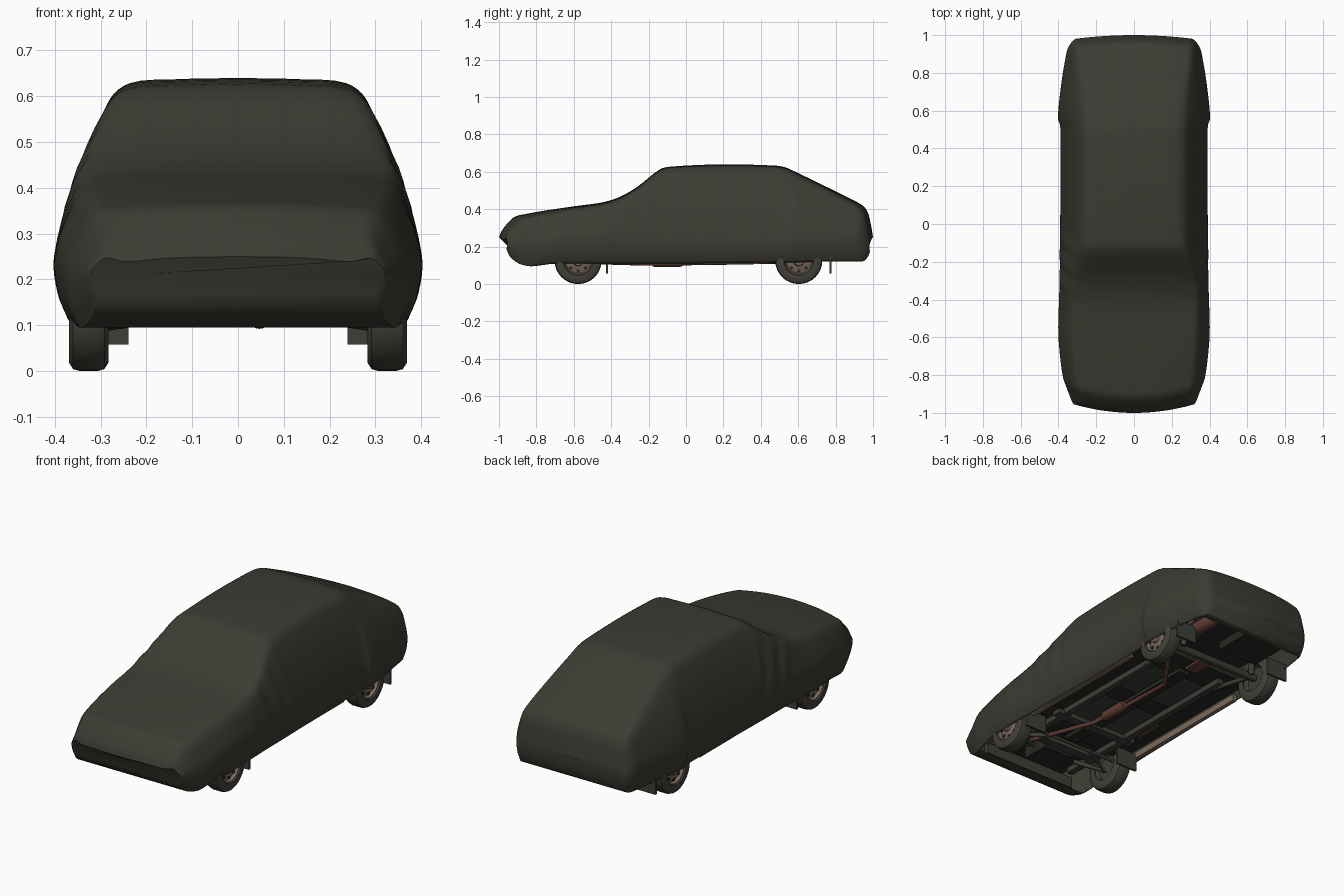
import bpy, bmesh, math
from mathutils import Vector

if "Cube" in bpy.data.objects:
    bpy.data.objects.remove(bpy.data.objects["Cube"])


def material(name, color):
    m = bpy.data.materials.new(name)
    m.use_nodes = True
    m.diffuse_color = (*color, 1)
    node = m.node_tree.nodes["Principled BSDF"]
    node.inputs["Base Color"].default_value = (*color, 1)
    node.inputs["Roughness"].default_value = 0.8
    return m


CLOTH = material("cover cloth", (.045, .044, .033))
RUBBER = material("tyre rubber", (.055, .053, .042))
STEEL = material("tan wheel steel", (.2, .145, .11))
DARK = material("dark underbody", (.02, .022, .017))
FRAME = material("chassis grey green", (.045, .05, .04))
RUST = material("rusty exhaust", (.13, .05, .038))


def finish(name, bm, mat, smooth=None):
    bmesh.ops.recalc_face_normals(bm, faces=bm.faces)
    mesh = bpy.data.meshes.new(name)
    bm.to_mesh(mesh)
    bm.free()
    mesh.materials.append(mat)
    obj = bpy.data.objects.new(name, mesh)
    bpy.context.collection.objects.link(obj)
    if smooth:
        bpy.ops.object.select_all(action='DESELECT')
        obj.select_set(True)
        bpy.context.view_layer.objects.active = obj
        bpy.ops.object.shade_smooth_by_angle(angle=math.radians(smooth))
    return obj


def box(name, center, size, mat):
    bm = bmesh.new()
    bmesh.ops.create_cube(bm, size=1)
    for v in bm.verts:
        v.co = Vector(c + s * p for c, s, p in zip(center, size, v.co))
    return finish(name, bm, mat)


def lathe(name, profile, center, mat, side=1, axis='X', steps=32):
    """Spin (offset, radius) points around an axis through center."""
    bm = bmesh.new()
    pts = [bm.verts.new((o * side, 0, r)) for o, r in profile]
    edges = [bm.edges.new(p) for p in zip(pts, pts[1:])]
    bmesh.ops.spin(bm, geom=pts + edges, cent=(0, 0, 0), axis=(1, 0, 0),
                   angle=math.tau, steps=steps)
    bmesh.ops.remove_doubles(bm, verts=bm.verts, dist=1e-4)
    for v in bm.verts:
        if axis == 'Y':
            v.co = Vector((-v.co.y, v.co.x, v.co.z))
        v.co += Vector(center)
    return finish(name, bm, mat, 35)


def tube(name, points, radius, mat):
    curve = bpy.data.curves.new(name, 'CURVE')
    curve.dimensions = '3D'
    curve.bevel_depth = radius
    curve.bevel_resolution = 2
    curve.use_fill_caps = True
    line = curve.splines.new('POLY')
    line.points.add(len(points) - 1)
    for p, co in zip(line.points, points):
        p.co = (*co, 1)
    curve.materials.append(mat)
    obj = bpy.data.objects.new(name, curve)
    bpy.context.collection.objects.link(obj)


def smooth_path(pts, n):
    """Hermite path through the points, tangents scaled to each span."""
    last = len(pts) - 1
    tan = [(pts[min(i + 1, last)] - pts[max(i - 1, 0)]).normalized() for i in range(last + 1)]
    out = []
    for i in range(last):
        a, b = pts[i], pts[i + 1]
        length = (b - a).length
        for k in range(n):
            t = k / n
            h = t * t * (3 - 2 * t)
            out.append(a * (1 - h) + b * h + tan[i] * length * t * (1 - t) ** 2
                       - tan[i + 1] * length * t * t * (1 - t))
    return out + [pts[-1]]


# Cloth cover: y, half width, top half width, top height, hem height
STATIONS = [
    (-1, .32, .29, .25, .19), (-.985, .33, .29, .285, .15),
    (-.95, .345, .29, .33, .115), (-.915, .36, .305, .36, .1),
    (-.87, .375, .315, .372, .095), (-.74, .39, .325, .395, .108),
    (-.58, .4, .335, .418, .11), (-.44, .398, .34, .438, .11),
    (-.35, .395, .34, .468, .11), (-.26, .393, .325, .52, .11),
    (-.14, .392, .292, .613, .11), (-.08, .391, .285, .628, .11),
    (.2, .388, .28, .64, .112), (.48, .388, .28, .633, .115),
    (.53, .392, .28, .624, .115), (.56, .402, .28, .612, .115),
    (.75, .383, .293, .52, .12), (.92, .358, .305, .435, .12),
    (.955, .35, .305, .41, .12), (.975, .338, .3, .375, .125),
    (.99, .325, .293, .31, .145), (1, .31, .285, .25, .17)]


def section(y, w, wt, zt, hem):
    zb = min(.25, hem + .45 * (zt - hem))
    half = [(.925 * w, hem), (.98 * w, hem + .4 * (zb - hem)), (w, zb),
            (w + (wt - w) * .36, zb + (zt - zb) * .45),
            (wt, zt - .1 * (zt - hem) ** 1.2), (wt - .045, zt - .011), (wt * .5, zt - .003), (0, zt)]
    half = smooth_path([Vector((x, y, z)) for x, z in half], 4)
    nose = .055 * max(0, min(1, (-y - .6) / .3))
    tail = .025 * max(0, min(1, (y - .85) / .1))
    for p in half:
        p.y += (nose - tail) * (p.x / .35) ** 2
    return half


sections = [section(*s) for s in STATIONS]
columns = [smooth_path(list(c), 4) for c in zip(*sections)]
bm = bmesh.new()
rows = []
for ring in zip(*columns):
    right = []
    for p in ring:
        p = p.copy()
        # Draped folds beside the windscreen
        if p.x > .25:
            drape = math.exp(-((p.y + .22) / .14) ** 2 - ((p.z - .38) / .13) ** 2)
            p.x += .007 * drape * math.sin(55 * p.y + 18 * p.z)
        right.append(p)
    left = [Vector((-p.x, p.y, p.z)) for p in reversed(right[:-1])]
    rows.append([bm.verts.new(p) for p in right + left])
for a, b in zip(rows, rows[1:]):
    for i in range(len(a) - 1):
        bm.faces.new((a[i], a[i + 1], b[i + 1], b[i]))
    # The cloth tucks under the nose and the tail
    if b[0].co.y < -.8 or a[0].co.y > .925:
        bm.faces.new((a[-1], a[0], b[0], b[-1]))
bm.faces.new(rows[0])
bm.faces.new(rows[-1])
cover = finish("car_cover", bm, CLOTH, 45)
thick = cover.modifiers.new("cloth_thickness", 'SOLIDIFY')
thick.thickness = .005
thick.offset = -1

# Wheels, hub discs, mud flaps
TYRE = [(-.042, .075), (-.043, .108), (-.034, .122), (-.02, .126), (.02, .126),
        (.034, .122), (.043, .108), (.042, .08), (.03, .076)]
RIM = [(-.035, .078), (.034, .08), (.034, .074), (.018, .068), (.026, .045),
       (.03, .03), (.04, .026), (.042, .0)]
BACK = [(-.036, .076), (-.015, .065), (-.01, .0)]
for side, label in ((1, "left"), (-1, "right")):
    for y, end in ((-.577, "front"), (.603, "rear")):
        hub = (side * .326, y, .126)
        tag = f"{end}_{label}"
        lathe(f"tyre_{tag}", TYRE, hub, RUBBER, side)
        lathe(f"rim_{tag}", RIM, hub, STEEL, side)
        lathe(f"rim_back_{tag}", BACK, hub, FRAME, side)
        for k in range(8):
            a = math.tau * k / 8
            spot = (side * .348, y + .056 * math.cos(a), .126 + .056 * math.sin(a))
            lathe(f"rim_hole_{tag}_{k}", [(0, .009), (.004, .009), (.004, 0)], spot, DARK, side, steps=10)
        box(f"mud_flap_{tag}", (side * .302, y + (.155 if y < 0 else .17), .105),
            (.125, .012, .095), FRAME)
    # Sills, rails, suspension arms on each side
    box(f"sill_{label}", (side * .345, 0, .125), (.022, .78, .035), STEEL)
    box(f"chassis_rail_{label}", (side * .2, -.15, .14), (.035, 1.2, .03), FRAME)
    tube(f"trailing_arm_{label}", [(side * .2, .3, .14), (side * .25, .6, .115)], .013, FRAME)
    tube(f"lower_arm_{label}", [(side * .12, -.5, .125), (side * .29, -.577, .1),
                                (side * .13, -.64, .125)], .013, FRAME)
    tube(f"shock_absorber_{label}", [(side * .23, .66, .1), (side * .2, .7, .24)], .016, FRAME)
    for y, part in ((-.19, "front"), (.2, "rear")):
        box(f"floor_pan_{part}_{label}", (side * .11, y, .153), (.13, .26, .012), FRAME)

# Underbody
box("floor", (0, 0, .17), (.68, 1.0, .03), DARK)
box("engine_bay_floor", (0, -.68, .19), (.46, .4, .02), DARK)
box("boot_floor", (0, .7, .19), (.46, .44, .02), DARK)
box("transmission_tunnel", (0, -.05, .15), (.07, .9, .03), DARK)
box("front_subframe", (0, -.57, .14), (.46, .05, .03), FRAME)
box("engine_sump", (0, -.68, .15), (.18, .16, .07), DARK)
box("front_valance", (0, -.84, .135), (.56, .03, .06), FRAME)
box("mid_crossmember", (0, -.32, .135), (.5, .05, .025), FRAME)
box("fuel_tank", (-.1, .8, .16), (.24, .2, .05), DARK)
for x, y in ((-.225, -.19), (-.02, .5)):
    box("rust_patch", (x, y, .15), (.07, .15, .014), RUST)
tube("rear_axle", [(-.3, .603, .126), (.3, .603, .126)], .02, FRAME)
tube("steering_rod", [(-.29, -.5, .12), (.29, -.5, .12)], .008, FRAME)

# Exhaust line
tube("exhaust_pipe", [(.15, -.66, .13), (.18, -.6, .12), (.06, -.25, .11), (.045, -.07, .11),
                      (.03, .28, .115), (.2, .52, .12), (.22, .6, .155), (.22, .74, .15)], .011, RUST)


def muffler(name, center, radius, length):
    h = length / 2
    lathe(name, [(-h, 0), (-h, radius * .85), (-h + .01, radius), (h - .01, radius),
                 (h, radius * .85), (h, 0)], center, RUST, axis='Y', steps=20)


muffler("middle_muffler", (.047, -.1, .118), .026, .16)
muffler("rear_muffler", (.22, .82, .155), .034, .17)
